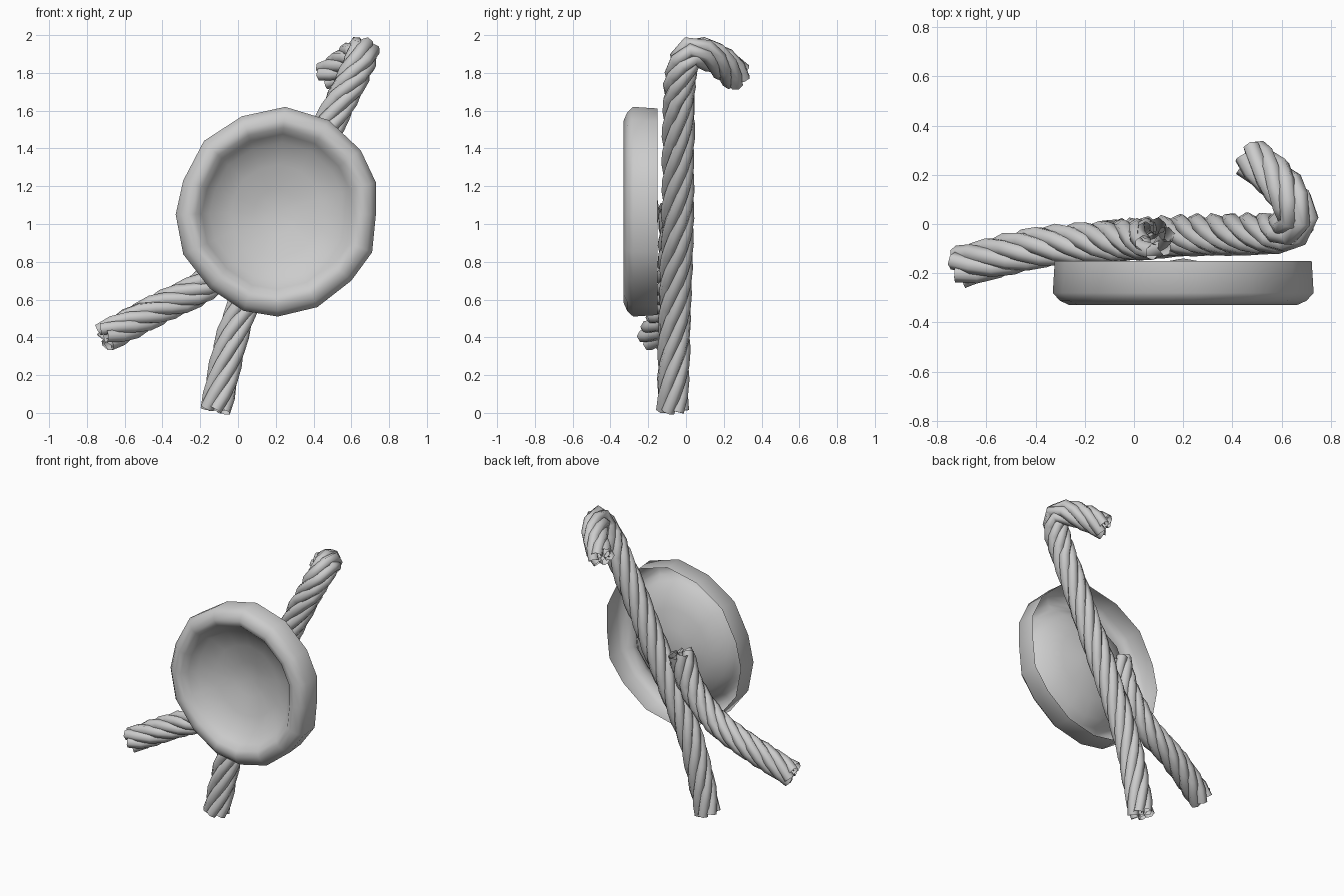
import bpy, bmesh, math
from mathutils import Vector

if "Cube" in bpy.data.objects:
    bpy.data.objects.remove(bpy.data.objects["Cube"])


def finish(ob, angle):
    bpy.ops.object.select_all(action='DESELECT')
    ob.select_set(True)
    bpy.context.view_layer.objects.active = ob
    if ob.type == 'CURVE':
        bpy.ops.object.convert(target='MESH')
        ob = bpy.context.view_layer.objects.active
    bpy.ops.object.shade_smooth_by_angle(angle=math.radians(angle))


def smooth_path(points, step):
    # Catmull-Rom through the points, resampled at an even spacing
    p = [Vector(q) for q in points]
    p = [2 * p[0] - p[1]] + p + [2 * p[-1] - p[-2]]
    dense = []
    for a, b, c, d in zip(p, p[1:], p[2:], p[3:]):
        for k in range(30):
            t = k / 30
            dense.append(0.5 * (2 * b + (c - a) * t + (2 * a - 5 * b + 4 * c - d) * t * t
                                + (3 * b - a - 3 * c + d) * t ** 3))
    dense.append(p[-2])
    out, run = [dense[0]], 0
    for a, b in zip(dense, dense[1:]):
        run += (b - a).length
        if run >= step:
            out.append(b)
            run = 0
    if run > step * 0.4:
        out.append(dense[-1])
    return out


def rope(name, points, pitch, end_pitch, strands=6, offset=0.053, thick=0.036, step=0.07):
    path = smooth_path(points, step)
    # parallel-transported frame along the path
    frames, u = [], Vector((0, 1, 0))
    for i in range(len(path)):
        t = (path[min(i + 1, len(path) - 1)] - path[max(i - 1, 0)]).normalized()
        u = (u - t * u.dot(t)).normalized()
        frames.append((u.copy(), t.cross(u)))
    # twist tightens near the far end
    twist = [0]
    for i in range(1, len(path)):
        p = pitch if i < len(path) * 0.72 else end_pitch
        twist.append(twist[-1] + (path[i] - path[i - 1]).length / p)
    cu = bpy.data.curves.new(name, 'CURVE')
    cu.dimensions = '3D'
    cu.bevel_depth = thick
    cu.bevel_resolution = 1
    for s in range(strands):
        sp = cu.splines.new('POLY')
        sp.use_smooth = True
        sp.points.add(len(path) - 1)
        for i, c in enumerate(path):
            a = math.tau * (s / strands + twist[i])
            e1, e2 = frames[i]
            q = c + offset * (math.cos(a) * e1 + math.sin(a) * e2)
            sp.points[i].co = (*q, 1)
    ob = bpy.data.objects.new(name, cu)
    bpy.context.collection.objects.link(ob)
    finish(ob, 80)


# long rope with hooked top
rope("long_rope", [(-0.12, -0.07, 0.015), (0.0, -0.06, 0.5), (0.23, -0.045, 1.0),
                   (0.47, -0.04, 1.5), (0.61, -0.03, 1.78), (0.665, 0.02, 1.905),
                   (0.63, 0.11, 1.9), (0.56, 0.2, 1.845), (0.47, 0.27, 1.78)], 0.95, 0.6)

# short side rope
rope("short_rope", [(-0.71, -0.175, 0.4), (-0.42, -0.1, 0.55), (-0.17, -0.075, 0.68),
                    (0.0, -0.065, 0.87), (0.085, -0.06, 1.09)], 0.68, 0.68)

# shallow dish, open at the back, with a slightly irregular outline (x, z)
outline = [(0.25, 1.62), (0.02, 1.57), (-0.18, 1.44), (-0.29, 1.23), (-0.33, 1.05),
           (-0.29, 0.84), (-0.15, 0.66), (0.03, 0.54), (0.21, 0.51), (0.42, 0.56),
           (0.60, 0.70), (0.71, 0.85), (0.73, 1.05), (0.73, 1.22), (0.65, 1.39), (0.48, 1.55)]
profile = [(0.985, -0.15), (1.0, -0.28), (0.945, -0.312), (0.87, -0.33), (0.80, -0.318),
           (0.74, -0.28), (0.66, -0.235), (0.45, -0.19), (0.22, -0.16)]
cx, cz = 0.2, 1.065
bm = bmesh.new()
rings = [[bm.verts.new((cx + (x - cx) * f, y, cz + (z - cz) * f)) for x, z in outline]
         for f, y in profile]
n = len(outline)
for a, b in zip(rings, rings[1:]):
    for i in range(n):
        j = (i + 1) % n
        bm.faces.new((a[i], a[j], b[j], b[i]))
tip = bm.verts.new((cx, -0.14, cz))
for i in range(n):
    bm.faces.new((rings[-1][i], rings[-1][(i + 1) % n], tip))
# make the hollow face the front
bm.faces.ensure_lookup_table()
bm.normal_update()
if bm.faces[-1].normal.y > 0:
    bmesh.ops.reverse_faces(bm, faces=bm.faces[:])
me = bpy.data.meshes.new("dish")
bm.to_mesh(me)
bm.free()
dish = bpy.data.objects.new("dish", me)
bpy.context.collection.objects.link(dish)
finish(dish, 80)
